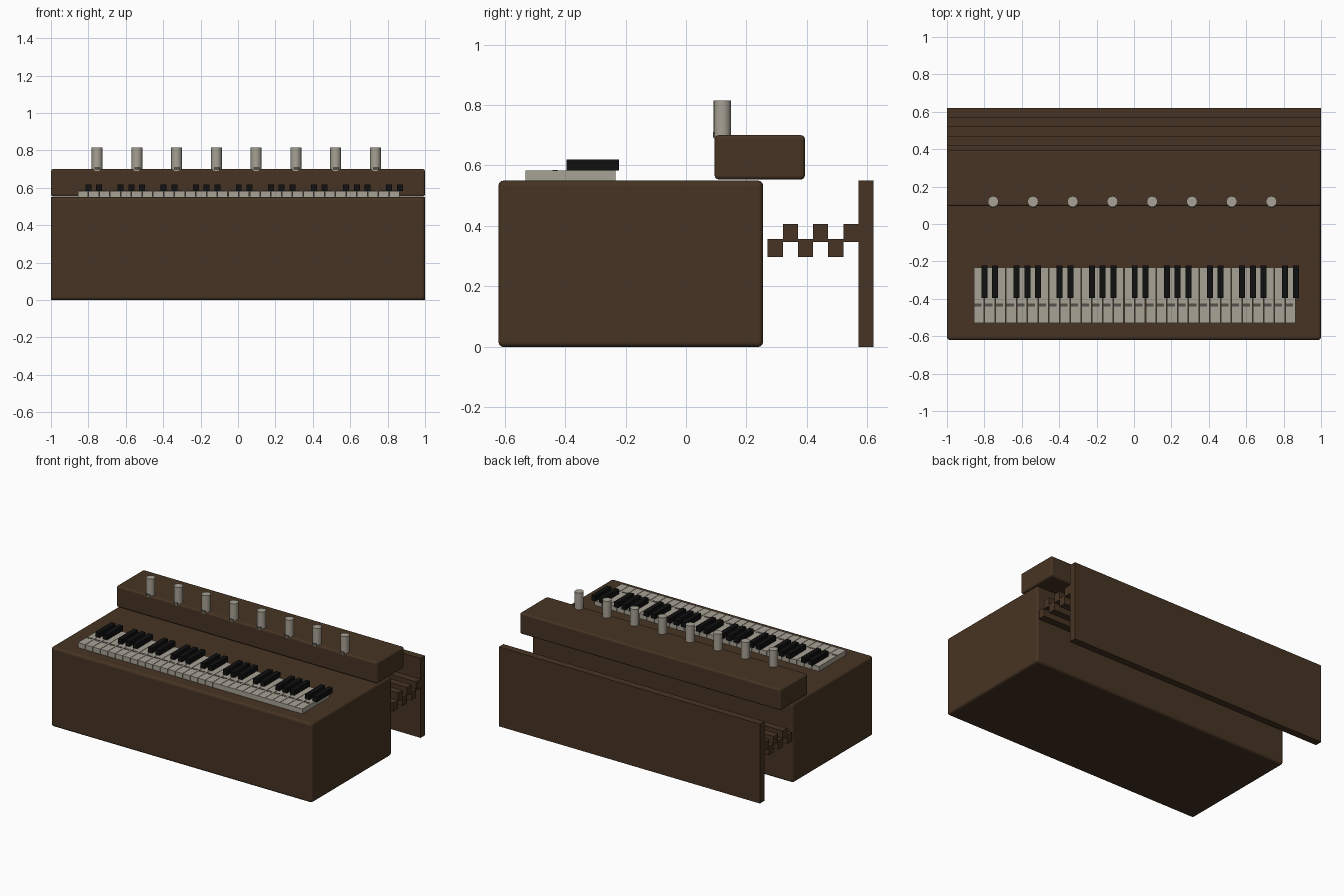
import bpy, bmesh
from mathutils import Matrix, Vector

cube = bpy.data.objects.get("Cube")
if cube:
    bpy.data.objects.remove(cube, do_unlink=True)


def material(name, rgb):
    m = bpy.data.materials.new(name)
    m.use_nodes = True
    m.diffuse_color = (*rgb, 1)
    bsdf = next(n for n in m.node_tree.nodes if n.type == 'BSDF_PRINCIPLED')
    bsdf.inputs["Base Color"].default_value = (*rgb, 1)
    bsdf.inputs["Roughness"].default_value = 0.8
    return m


wood = material("dark_wood", (0.062, 0.034, 0.017))
ivory = material("ivory", (0.39, 0.36, 0.30))
ebony = material("ebony", (0.005, 0.005, 0.005))
stain = material("grey_stain", (0.09, 0.085, 0.07))


def finish(bm, name, mat, bevel=0):
    mesh = bpy.data.meshes.new(name)
    bm.to_mesh(mesh)
    bm.free()
    mesh.materials.append(mat)
    ob = bpy.data.objects.new(name, mesh)
    bpy.context.collection.objects.link(ob)
    if bevel:
        mod = ob.modifiers.new("rounded_edges", 'BEVEL')
        mod.width = bevel
        mod.segments = 3
    return ob


def add_box(bm, x, y, z):
    """Box spanning the given (min, max) ranges."""
    mid = Vector([sum(r) / 2 for r in (x, y, z)])
    size = [r[1] - r[0] for r in (x, y, z)]
    bmesh.ops.create_cube(bm, size=1, matrix=Matrix.Translation(mid) @ Matrix.Diagonal((*size, 1)))


def box(name, mat, x, y, z, bevel=0):
    bm = bmesh.new()
    add_box(bm, x, y, z)
    return finish(bm, name, mat, bevel)


FULL = (-1, 1)

# Cabinet, stop console and back board
box("cabinet", wood, FULL, (-0.62, 0.255), (0, 0.55), 0.016)
box("stop_console", wood, FULL, (0.095, 0.393), (0.554, 0.70), 0.012)
box("back_board", wood, FULL, (0.57, 0.62), (0, 0.55))

# Staggered slats between cabinet and back board
for i in range(6):
    z = 0.347 if i % 2 else 0.297
    y = 0.27 + 0.05 * i
    box(f"slat_{i + 1}", wood, FULL, (y, y + 0.05), (z, z + 0.06))

# Keyboard: sharps follow the repeating groups of two and three
whites, blacks, marks = bmesh.new(), bmesh.new(), bmesh.new()
pitch, start = 0.0574, -0.857
for i in range(30):
    x = start + i * pitch
    add_box(whites, (x + 0.0015, x + pitch - 0.0015), (-0.53, -0.233), (0.548, 0.584))
    add_box(marks, (x + 0.004, x + 0.042), (-0.441, -0.424), (0.583, 0.5855))
    if i % 7 in (0, 1, 3, 4, 5):
        edge = x + pitch
        add_box(blacks, (edge - 0.016, edge + 0.016), (-0.395, -0.222), (0.583, 0.619))
finish(whites, "white_keys", ivory)
finish(blacks, "black_keys", ebony)
finish(marks, "key_marks", stain)

# Row of stop knobs with a stained front at the base
knobs, knob_marks = bmesh.new(), bmesh.new()
for i in range(8):
    x = -0.753 + 0.2125 * i
    bmesh.ops.create_cone(knobs, cap_ends=True, segments=16, radius1=0.029, radius2=0.029,
                          depth=0.125, matrix=Matrix.Translation((x, 0.12, 0.7525)))
    add_box(knob_marks, (x - 0.014, x + 0.016), (0.0895, 0.095), (0.695, 0.71))
knob_ob = finish(knobs, "stop_knobs", ivory)
finish(knob_marks, "knob_marks", stain)

bpy.ops.object.select_all(action='DESELECT')
knob_ob.select_set(True)
bpy.context.view_layer.objects.active = knob_ob
bpy.ops.object.shade_smooth_by_angle()
